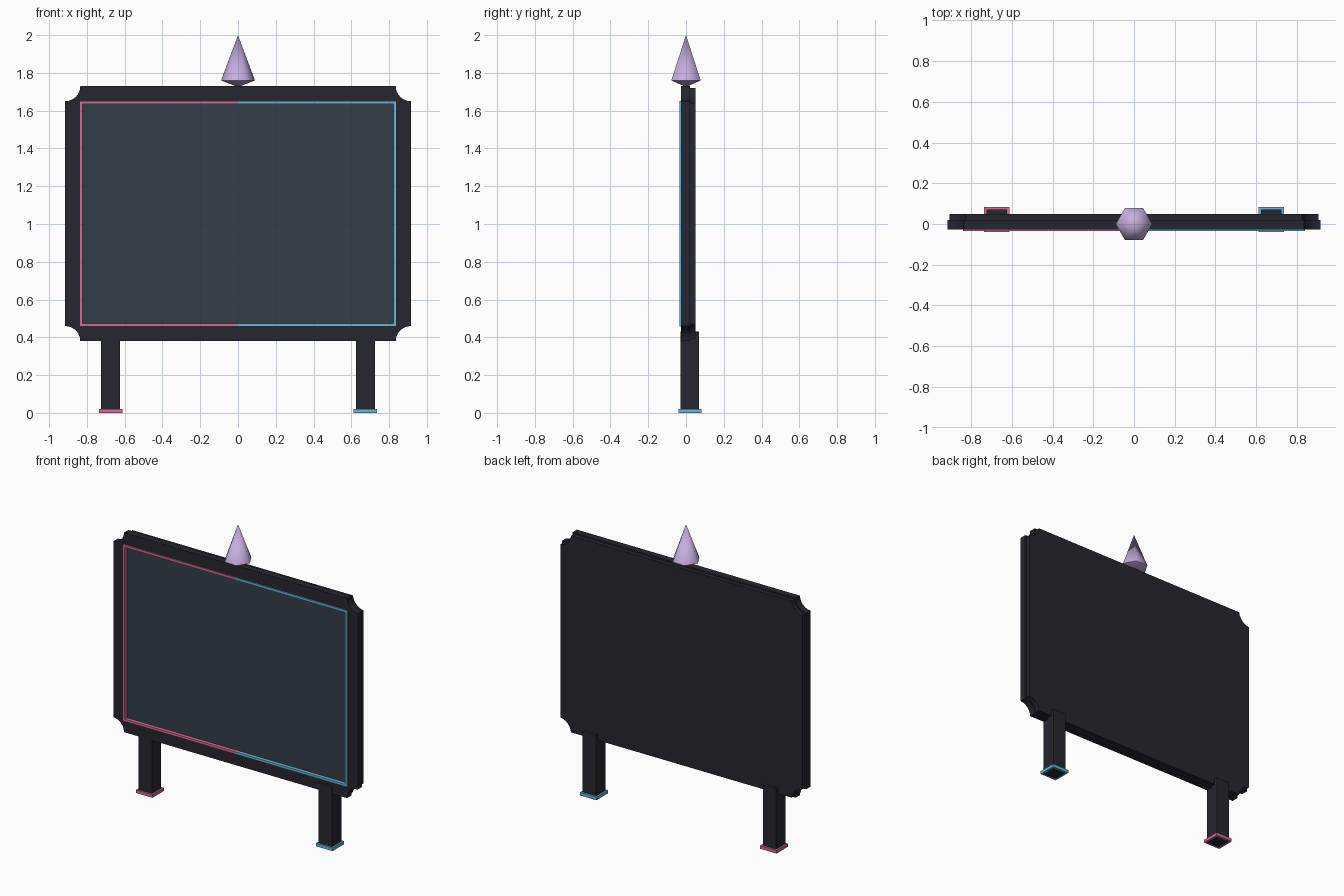
import bpy, bmesh, math

if "Cube" in bpy.data.objects:
    bpy.data.objects.remove(bpy.data.objects["Cube"])

def material(name, rgb):
    m = bpy.data.materials.new(name)
    m.diffuse_color = (*rgb, 1)
    m.use_nodes = True
    m.node_tree.nodes["Principled BSDF"].inputs["Base Color"].default_value = m.diffuse_color
    return m

DARK = material("dark charcoal", (0.019, 0.019, 0.029))
SCREEN = material("slate blue", (0.034, 0.047, 0.066))
PINK = material("pink", (0.68, 0.15, 0.30))
BLUE = material("sky blue", (0.15, 0.46, 0.68))
LILAC = material("lilac", (0.56, 0.42, 0.74))

def plate(name, loops, lo, hi, mat, upright=True):
    """Extrude closed outlines (inner ones become holes) along y, or along z."""
    cu = bpy.data.curves.new(name + "_profile", 'CURVE')
    cu.dimensions = '2D'
    cu.fill_mode = 'BOTH'
    cu.extrude = (hi - lo) / 2
    for pts in loops:
        sp = cu.splines.new('POLY')
        sp.points.add(len(pts) - 1)
        for p, (a, b) in zip(sp.points, pts):
            p.co = (a, b, 0, 1)
        sp.use_cyclic_u = True
    ob = bpy.data.objects.new(name, cu)
    bpy.context.collection.objects.link(ob)
    mid = (lo + hi) / 2
    if upright:
        ob.rotation_euler.x = math.pi / 2
        ob.location.y = mid
    else:
        ob.location.z = mid
    bpy.ops.object.select_all(action='DESELECT')
    ob.select_set(True)
    bpy.context.view_layer.objects.active = ob
    bpy.ops.object.convert(target='MESH')
    ob = bpy.context.view_layer.objects.active
    ob.data.materials.clear()
    ob.data.materials.append(mat)
    for p in ob.data.polygons:
        p.material_index = 0
        p.use_smooth = False
    return ob

def rect(x0, x1, z0, z1):
    return [(x0, z0), (x1, z0), (x1, z1), (x0, z1)]

# Board outline with scooped corners
HX, Z0, Z1, R = 0.915, 0.38, 1.73, 0.08

def scooped(inset, steps=6):
    r = R + inset
    a0 = math.asin(inset / r)
    quarter = [(r * math.cos(a), r * math.sin(a)) for a in
               (a0 + (math.pi / 2 - 2 * a0) * i / steps for i in range(steps + 1))]
    pts = []
    for sx, sz in ((1, 1), (-1, 1), (-1, -1), (1, -1)):
        arc = [(sx * (HX - u), (Z1 - v) if sz > 0 else (Z0 + v)) for u, v in quarter]
        # walk counter-clockwise round the board
        pts += arc[::-1] if sx * sz > 0 else arc
    return pts

plate("front_frame", [scooped(0), rect(-0.84, 0.84, 0.458, 1.652)], -0.026, 0.02, DARK)
plate("back_panel", [scooped(0.01)], 0.02, 0.05, DARK)
plate("screen", [rect(-0.83, 0.83, 0.468, 1.642)], -0.01, 0.02, SCREEN)

# Two-colour trim, posts and feet
for s, side, mat in ((-1, "left", PINK), (1, "right", BLUE)):
    c = [(0, 0.458), (0.84, 0.458), (0.84, 1.652), (0, 1.652),
         (0, 1.636), (0.824, 1.636), (0.824, 0.474), (0, 0.474)]
    plate(side + "_trim", [[(s * x, z) for x, z in c]], -0.034, 0.01, mat)
    cx = s * 0.674
    post = rect(cx - 0.05, cx + 0.05, -0.028, 0.07)
    plate(side + "_post", [post], 0.001, 0.43, DARK, False)
    # the post would show through the screen only above z 0.458
    plate(side + "_foot", [rect(cx - 0.062, cx + 0.062, -0.04, 0.083), post],
          0, 0.021, mat, False)

# Six-sided spike on top
bm = bmesh.new()
ring = [bm.verts.new((0.09 * math.cos(k * math.pi / 3), 0.09 * math.sin(k * math.pi / 3), 1.76))
        for k in range(6)]
tip, low = bm.verts.new((0, 0, 2.0)), bm.verts.new((0, 0, 1.725))
for k in range(6):
    a, b = ring[k], ring[(k + 1) % 6]
    bm.faces.new((a, b, tip))
    bm.faces.new((b, a, low))
me = bpy.data.meshes.new("top_spike")
bm.to_mesh(me)
bm.free()
me.materials.append(LILAC)
spike = bpy.data.objects.new("top_spike", me)
bpy.context.collection.objects.link(spike)
bpy.ops.object.select_all(action='DESELECT')
spike.select_set(True)
bpy.context.view_layer.objects.active = spike
bpy.ops.object.shade_smooth_by_angle(angle=math.radians(75))
